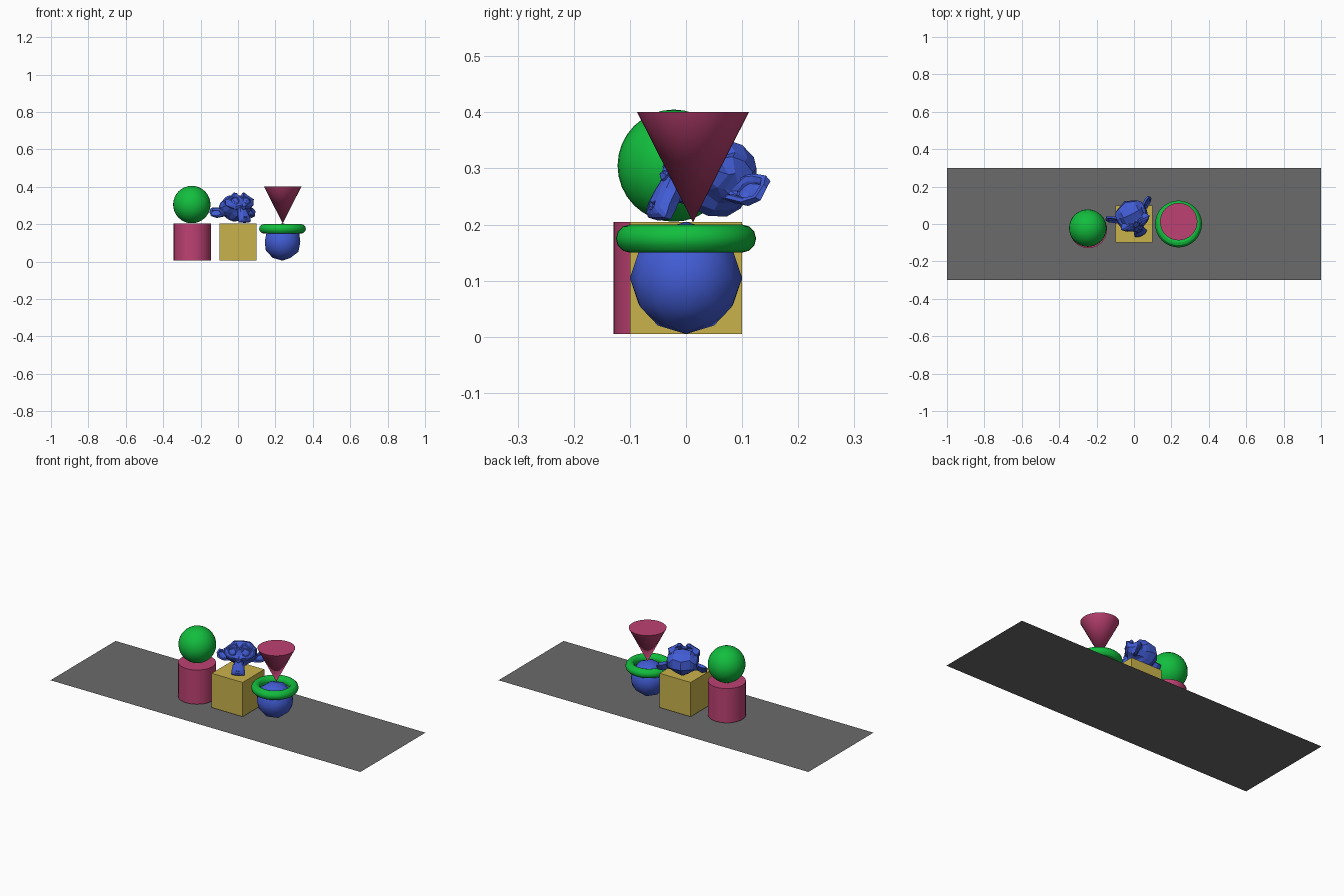
import bpy
import math

if "Cube" in bpy.data.objects:
    bpy.data.objects.remove(bpy.data.objects["Cube"])


def material(name, rgb):
    m = bpy.data.materials.new(name)
    m.diffuse_color = (*rgb, 1.0)
    m.use_nodes = True
    m.node_tree.nodes["Principled BSDF"].inputs["Base Color"].default_value = m.diffuse_color
    return m


GREY = material("grey", (0.147, 0.147, 0.147))
PINK = material("pink", (0.515, 0.054, 0.171))
GREEN = material("green", (0.006, 0.515, 0.048))
BLUE = material("blue", (0.054, 0.107, 0.66))
YELLOW = material("yellow", (0.59, 0.45, 0.072))


def finish(name, mat, smooth=False):
    """Name, colour and shade the primitive that was just added."""
    ob = bpy.context.object
    ob.name = name
    ob.data.materials.append(mat)
    if smooth:
        bpy.ops.object.shade_smooth_by_angle(angle=math.radians(30))
    return ob


add = bpy.ops.mesh
R = 0.1  # shared radius of the toy shapes

# Flat board under everything
add.primitive_plane_add(size=2)
board = finish("board", GREY)
for v in board.data.vertices:
    v.co.y *= 0.3

# Left stack: ball on a cylinder
add.primitive_cylinder_add(vertices=32, radius=R, depth=2 * R, location=(-0.244, -0.029, 0.105))
finish("cylinder", PINK, True)
add.primitive_uv_sphere_add(segments=32, ring_count=16, radius=R, location=(-0.247, -0.022, 0.305))
finish("ball", GREEN, True)

# Middle stack: low-poly monkey head resting, tilted back, on a cube
add.primitive_cube_add(size=2 * R, location=(0, 0, 0.105))
finish("cube", YELLOW)
add.primitive_monkey_add(size=2 * R, rotation=(math.radians(-31.5), 0, math.radians(26.5)))
head = finish("monkey_head", BLUE)
rot = head.rotation_euler.to_matrix()
lowest = min((rot @ v.co).z for v in head.data.vertices)
head.location = (-0.005, 0.031, 0.207 - lowest)

# Right stack: faceted ball with a ring around it and a cone on its tip
add.primitive_ico_sphere_add(subdivisions=2, radius=R, location=(0.238, 0, 0.105))
finish("faceted_ball", BLUE, True)
add.primitive_torus_add(major_radius=R, minor_radius=0.025, major_segments=48,
                        minor_segments=12, location=(0.238, 0, 0.175))
finish("ring", GREEN, True)
add.primitive_cone_add(vertices=32, radius1=0, radius2=R, depth=0.197, location=(0.239, 0.0125, 0.3025))
finish("cone", PINK, True)
